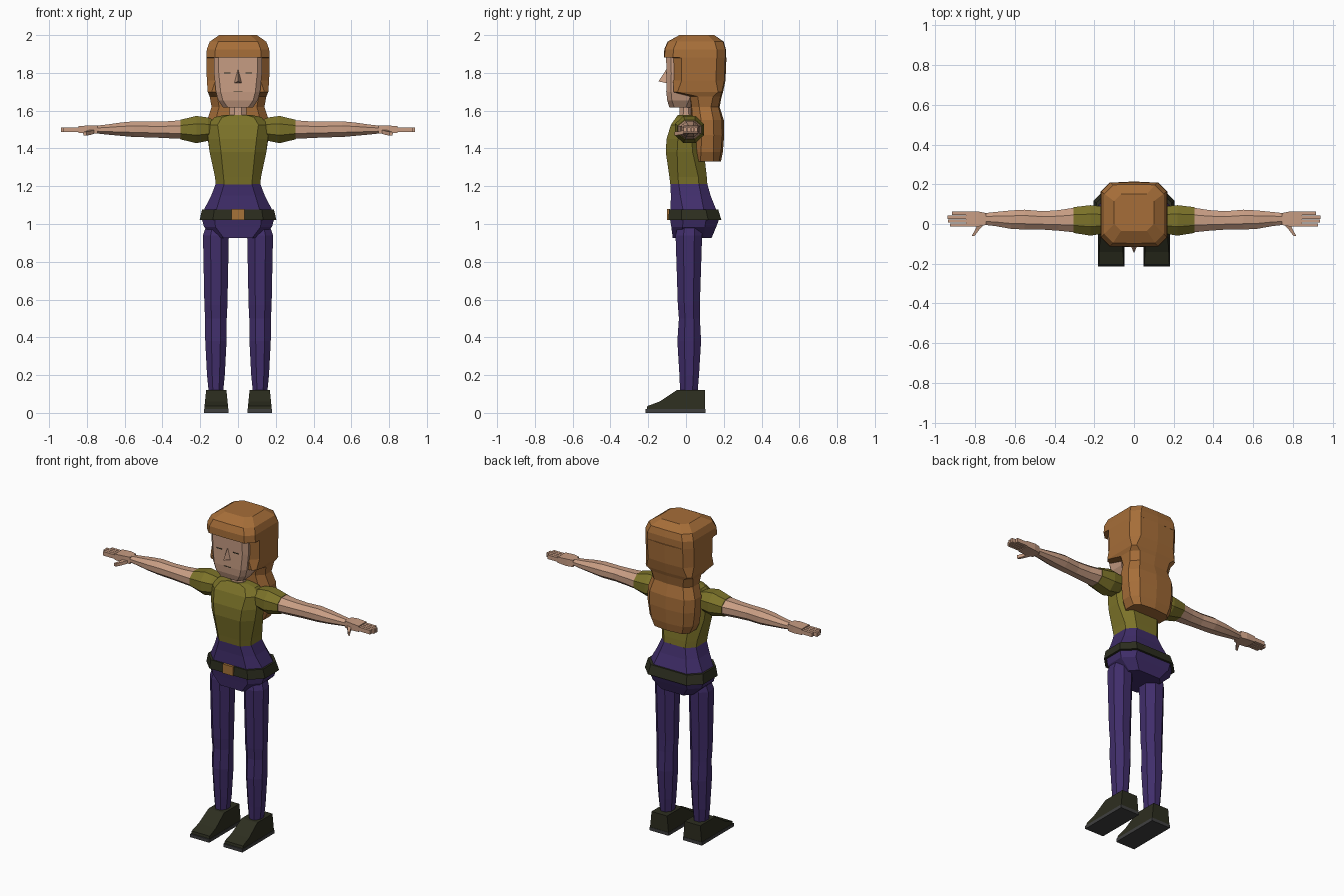
import bpy, bmesh, math
from mathutils import Vector


def material(name, rgb):
    m = bpy.data.materials.new(name)
    m.diffuse_color = (*rgb, 1)
    return m


SKIN = material("skin", (0.58, 0.34, 0.23))
HAIR = material("auburn hair", (0.38, 0.155, 0.04))
SHIRT = material("olive shirt", (0.2, 0.17, 0.022))
PURPLE = material("purple trousers", (0.052, 0.027, 0.145))
DARK = material("dark leather", (0.026, 0.027, 0.014))
SOLE = material("grey sole", (0.05, 0.05, 0.05))
BUCKLE = material("brass buckle", (0.38, 0.17, 0.04))


def finish(name, bm, mat, mirror=False):
    bmesh.ops.recalc_face_normals(bm, faces=bm.faces)
    me = bpy.data.meshes.new(name)
    bm.to_mesh(me)
    bm.free()
    me.materials.append(mat)
    ob = bpy.data.objects.new(name, me)
    bpy.context.collection.objects.link(ob)
    if mirror:
        mod = ob.modifiers.new("mirror", 'MIRROR')
        mod.use_mirror_merge = False
    return ob


def loft(name, rings, mat, mirror=False):
    """Skin a closed tube through equal-length rings and cap both ends."""
    bm = bmesh.new()
    vs = [[bm.verts.new(p) for p in r] for r in rings]
    n = len(vs[0])
    for a, b in zip(vs, vs[1:]):
        for i in range(n):
            j = (i + 1) % n
            bm.faces.new((a[i], a[j], b[j], b[i]))
    bm.faces.new(vs[0])
    bm.faces.new(vs[-1])
    return finish(name, bm, mat, mirror)


def slab(z, hw, y0, y1, c, bulge=0.0):
    """Chamfered rectangle at height z, with centre points front and back."""
    return [(-hw + c, y0, z), (0, y0 - bulge, z), (hw - c, y0, z), (hw, y0 + c, z),
            (hw, y1 - c, z), (hw - c, y1, z), (0, y1 + bulge, z), (-hw + c, y1, z),
            (-hw, y1 - c, z), (-hw, y0 + c, z)]


def circle(n, fn):
    return [fn(math.cos(t), math.sin(t)) for t in
            (2 * math.pi * (i + 0.5) / n for i in range(n))]


def upright(z, cx, cy, rx, ry, n=8):
    return circle(n, lambda c, s: (cx + rx * c, cy + ry * s, z))


def across(x, cy, cz, ry, rz, n=8):
    return circle(n, lambda c, s: (x, cy + ry * c, cz + rz * s))


def box(name, lo, hi, mat, mirror=False):
    (x0, y0, z0), (x1, y1, z1) = lo, hi
    rings = [[(x0, y0, z), (x1, y0, z), (x1, y1, z), (x0, y1, z)] for z in (z0, z1)]
    return loft(name, rings, mat, mirror)


# Torso: shirt, trouser hips, belt and buckle
loft("shirt", [slab(*a) for a in (
    (1.21, 0.118, -0.083, 0.113, 0.045), (1.25, 0.122, -0.088, 0.11, 0.045),
    (1.38, 0.15, -0.107, 0.095, 0.06), (1.45, 0.158, -0.103, 0.09, 0.06),
    (1.525, 0.158, -0.08, 0.085, 0.05), (1.565, 0.125, -0.052, 0.07, 0.04),
    (1.578, 0.07, -0.042, 0.05, 0.03))], SHIRT)
loft("trouser_hips", [slab(*a) for a in (
    (0.925, 0.115, -0.07, 0.135, 0.04), (0.985, 0.18, -0.078, 0.16, 0.06),
    (1.03, 0.192, -0.085, 0.177, 0.07), (1.08, 0.178, -0.082, 0.158, 0.065),
    (1.15, 0.142, -0.08, 0.13, 0.05), (1.212, 0.118, -0.083, 0.113, 0.045))], PURPLE)
loft("belt", [slab(*a) for a in (
    (1.022, 0.203, -0.093, 0.187, 0.07), (1.078, 0.19, -0.09, 0.17, 0.065))], DARK)
box("belt_buckle", (-0.035, -0.101, 1.022), (0.035, -0.085, 1.08), BUCKLE)

# Legs
loft("trouser_legs", [upright(*a) for a in (
    (0.11, 0.117, 0.015, 0.041, 0.05), (0.2, 0.117, 0.017, 0.051, 0.056),
    (0.38, 0.117, 0.017, 0.061, 0.068), (0.5, 0.117, 0.018, 0.062, 0.06),
    (0.57, 0.117, 0.015, 0.066, 0.063), (0.94, 0.117, 0.015, 0.074, 0.076),
    (0.985, 0.11, 0.02, 0.066, 0.07))], PURPLE, True)

# Shoes: side profile tapered toward the top
profile = [(0.1, 0.018), (0.1, 0.12), (-0.05, 0.12), (-0.14, 0.06), (-0.205, 0.036), (-0.208, 0.018)]
loft("shoes", [[(0.115 + s * (0.064 - 0.1 * (z - 0.018)), y, z) for y, z in profile]
               for s in (-1, 1)], DARK, True)
box("shoe_soles", (0.049, -0.215, 0), (0.181, 0.102, 0.02), SOLE, True)

# Arms: sleeves, forearms, hands
loft("sleeves", [across(*a) for a in (
    (0.13, 0.02, 1.505, 0.055, 0.05), (0.16, 0.02, 1.502, 0.075, 0.067),
    (0.22, 0.018, 1.5, 0.083, 0.078), (0.305, 0.02, 1.5, 0.07, 0.056))], SHIRT, True)
loft("bare_arms", [across(*a) for a in (
    (0.30, 0.02, 1.5, 0.067, 0.053), (0.38, 0.018, 1.499, 0.056, 0.048),
    (0.46, 0.018, 1.5, 0.05, 0.045), (0.55, 0.022, 1.502, 0.054, 0.045),
    (0.62, 0.022, 1.502, 0.05, 0.038), (0.70, 0.025, 1.5, 0.038, 0.028),
    (0.76, 0.025, 1.5, 0.031, 0.021))], SKIN, True)
loft("palms", [[(x, 0.025 - h, 1.5 - t), (x, 0.025 + h, 1.5 - t),
                (x, 0.025 + h, 1.5 + t), (x, 0.025 - h, 1.5 + t)]
               for x, h, t in ((0.745, 0.03, 0.021), (0.785, 0.038, 0.022), (0.845, 0.038, 0.018))],
     SKIN, True)
for i, tip in enumerate((0.925, 0.937, 0.938, 0.915)):
    y = -0.013 + i * 0.0195
    box(f"finger_{i + 1}", (0.84, y, 1.487), (tip, y + 0.0165, 1.512), SKIN, True)
loft("thumbs", [[(x - w, y, z - .01), (x + w, y, z - .01), (x + w, y, z + .01), (x - w, y, z + .01)]
                for x, y, z, w in ((0.77, 0.0, 1.49, 0.016), (0.79, -0.03, 1.482, 0.01),
                                   (0.81, -0.06, 1.478, 0.007))], SKIN, True)

# Neck and head
loft("neck", [upright(1.55, 0, 0.0, 0.052, 0.04), upright(1.65, 0, 0.0, 0.045, 0.034)], SKIN)
loft("head", [slab(*a) for a in (
    (1.618, 0.08, -0.088, 0.025, 0.025), (1.655, 0.105, -0.1, 0.04, 0.025),
    (1.70, 0.117, -0.104, 0.06, 0.025), (1.80, 0.127, -0.103, 0.08, 0.025),
    (1.90, 0.127, -0.106, 0.08, 0.025))], SKIN)

# Nose: wedge with its tip near the bottom
bm = bmesh.new()
top, left, right, tip = [bm.verts.new(p) for p in (
    (0, -0.1, 1.825), (-0.021, -0.1, 1.745), (0.021, -0.1, 1.745), (0, -0.146, 1.755))]
for f in ((top, left, tip), (top, tip, right), (left, right, tip), (top, right, left)):
    bm.faces.new(f)
finish("nose", bm, SKIN)

# Thin eye and mouth lines
box("eye_lines", (0.04, -0.1065, 1.797), (0.075, -0.1, 1.801), DARK, True)
box("mouth_line", (-0.025, -0.1065, 1.698), (0.025, -0.1, 1.701), DARK)

# Hair: back fall, head volume and fringe in one tapered form
loft("hair", [slab(*a) for a in (
    (1.33, 0.125, 0.045, 0.175, 0.03, 0.01), (1.38, 0.15, 0.04, 0.185, 0.04, 0.01),
    (1.47, 0.163, 0.037, 0.192, 0.045, 0.01), (1.55, 0.163, 0.035, 0.19, 0.045, 0.01),
    (1.62, 0.14, 0.03, 0.172, 0.04, 0.006), (1.675, 0.15, 0.022, 0.183, 0.04, 0.006),
    (1.698, 0.16, -0.065, 0.19, 0.02, 0.006), (1.76, 0.165, -0.068, 0.203, 0.045, 0.006),
    (1.88, 0.168, -0.07, 0.208, 0.045, 0.006), (1.881, 0.168, -0.113, 0.208, 0.045, 0.003),
    (1.925, 0.165, -0.112, 0.208, 0.045, 0.003), (1.965, 0.15, -0.095, 0.197, 0.045, 0.003),
    (2.0, 0.1, -0.035, 0.15, 0.035, 0.0))], HAIR)
